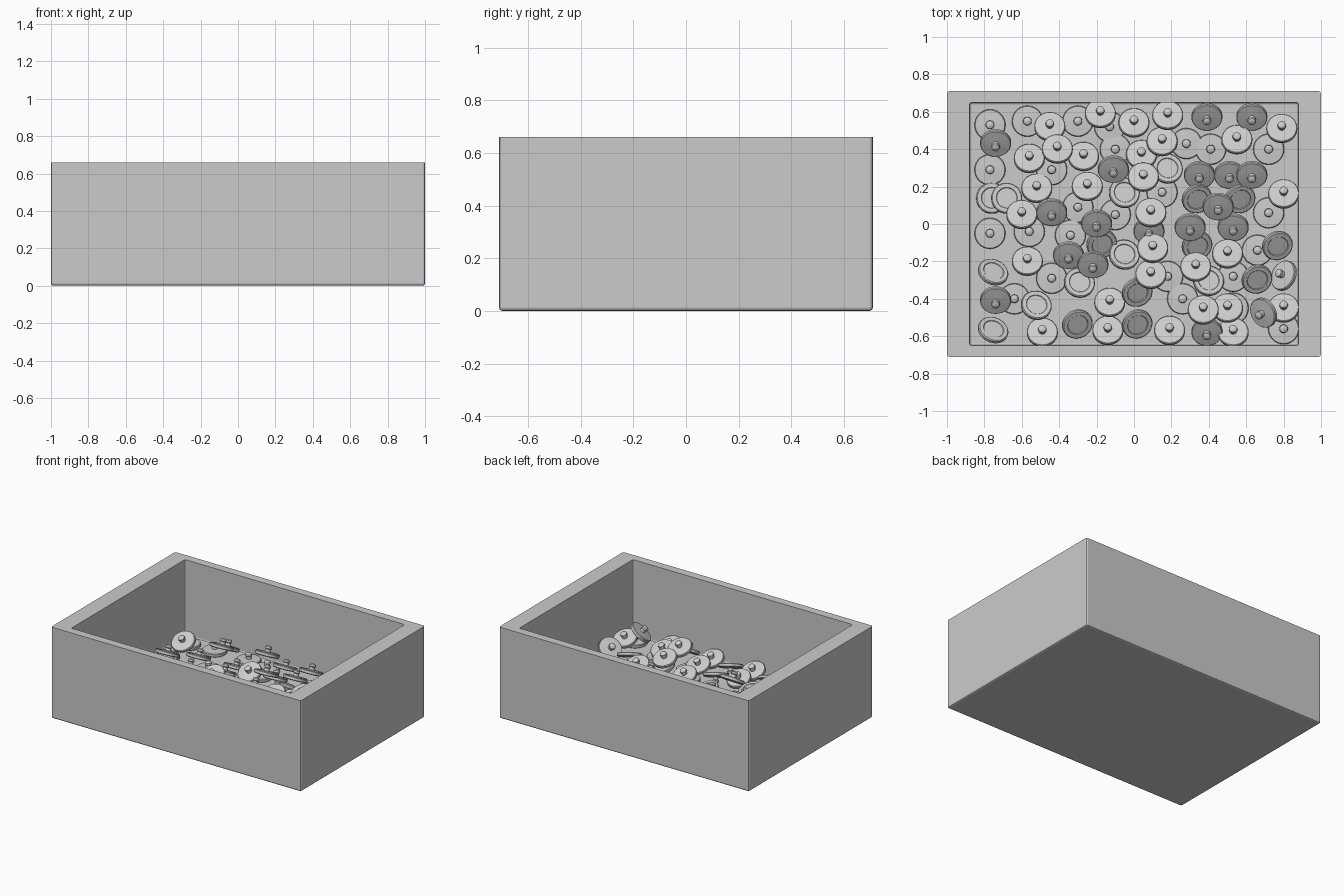
import bpy, bmesh, math
from mathutils import Vector

if "Cube" in bpy.data.objects:
    bpy.data.objects.remove(bpy.data.objects["Cube"])

H, FLOOR, R = 0.66, 0.11, 0.083


def finish(bm, name):
    bmesh.ops.recalc_face_normals(bm, faces=bm.faces)
    me = bpy.data.meshes.new(name)
    bm.to_mesh(me)
    bm.free()
    return me


def add(name, me):
    ob = bpy.data.objects.new(name, me)
    bpy.context.collection.objects.link(ob)
    return ob


# Open box: cube, inset top pushed down to the floor, softened edges below the rim
bm = bmesh.new()
bmesh.ops.create_cube(bm, size=1)
for v in bm.verts:
    v.co = ((v.co.x * 2), v.co.y * 1.42, (v.co.z + 0.5) * H)
top = max(bm.faces, key=lambda f: f.calc_center_median().z)
bmesh.ops.inset_region(bm, faces=[top], thickness=0.05)
for v in top.verts:
    v.co = (math.copysign(0.88, v.co.x), math.copysign(0.65, v.co.y), H)
res = bmesh.ops.extrude_discrete_faces(bm, faces=[top])
for v in res["faces"][0].verts:
    v.co.z = FLOOR
soft = [e for e in bm.edges if min(v.co.z for v in e.verts) < H - 0.01]
bmesh.ops.bevel(bm, geom=soft, offset=0.012, segments=2, profile=0.5, affect='EDGES')
add("box", finish(bm, "box"))

# Tack shape: turned profile of a dished disc with a knob-ended peg
profile = [(0, 0.004), (0.054, 0.004), (0.057, 0), (0.078, 0), (R, 0.005), (R, 0.02),
           (0.079, 0.025), (0.019, 0.029), (0.017, 0.045), (0.023, 0.051),
           (0.021, 0.062), (0.012, 0.068), (0, 0.07)]
bm = bmesh.new()
pts = [bm.verts.new((r, 0, z)) for r, z in profile]
edges = [bm.edges.new(p) for p in zip(pts, pts[1:])]
bmesh.ops.spin(bm, geom=pts + edges, axis=(0, 0, 1), cent=(0, 0, 0),
               angle=math.tau, steps=28, use_duplicate=False)
bmesh.ops.remove_doubles(bm, verts=bm.verts, dist=0.0005)
tack = finish(bm, "tack")

# Placements seen from above, grouped by how each tack lies
flat = [(-.77, .53), (-.57, .55), (-.3, .55), (-.77, .29), (-.44, .29), (-.3, .09),
        (-.77, -.05), (-.56, -.04), (-.34, -.06), (-.64, -.4), (-.44, -.29), (.26, -.4),
        (.72, .06), (.66, -.14), (.72, .4), (.41, .4), (.28, .43), (.53, -.28),
        (.53, -.45), (.8, -.56), (.15, .17), (-.1, .4), (-.1, .05), (.18, -.28), (-.13, .52)]
flipped_back = [(-.76, .14, 8), (-.68, .14, 12), (-.75, -.25, 42), (-.75, -.56, 42),
                (-.52, -.43, 28), (-.29, -.31, 22), (-.05, -.16, 22), (-.05, .17, 20),
                (.18, .3, 22), (.4, -.3, 20)]
flipped_front = [(-.17, -.11), (-.3, -.54), (.02, -.37), (.02, -.54), (.34, .13), (.57, .13),
                 (.34, -.12), (.77, -.12), (.66, -.3)]
lean_front = [(-.74, .44), (-.44, .07), (-.11, .3), (-.2, .01), (-.35, -.16), (-.22, -.21),
              (-.74, -.4), (.39, .58), (.63, .58), (.35, .27), (.51, .27), (.63, .27),
              (.45, .1), (.3, -.01), (.53, -.01), (.08, -.03), (.39, -.57)]
lean_back = [(-.45, .53), (-.18, .6), (0, .55), (.18, .59), (.79, .52), (.55, .46),
             (.15, .45), (.04, .38), (-.41, .41), (-.56, .36), (-.27, .37), (-.25, .21),
             (-.52, .2), (-.6, .06), (.05, .26), (.8, .17), (.09, .07), (.1, -.12),
             (.09, -.26), (.33, -.22), (.5, -.15), (-.57, -.19), (-.13, -.41), (-.49, -.57),
             (-.14, -.56), (.19, -.56), (.53, -.57), (.37, -.45), (.5, -.44), (.8, -.44)]

placed = []


def drop(x, y, tilt, heading, flip=False):
    """Lay one tack on whatever is already beneath it."""
    t, h = math.radians(tilt), math.radians(heading)
    n = Vector((math.sin(t) * math.cos(h), math.sin(t) * math.sin(h), math.cos(t)))
    below = [z for px, py, z in placed if math.hypot(px - x, py - y) < 0.13]
    z = FLOOR + R * math.sin(t) + (0.025 if flip else 0)
    if below:
        z = max(z, min(max(below) + 0.065, FLOOR + 0.34))
    placed.append((x, y, z))
    ob = add("tack", tack)
    ob.rotation_mode = 'QUATERNION'
    ob.rotation_quaternion = (-n if flip else n).to_track_quat('Z', 'Y')
    ob.location = (x, y, z)


for x, y in flat:
    placed.append((x, y, FLOOR))
    add("tack", tack).location = (x, y, FLOOR)
for x, y, t in flipped_back:
    drop(x, y, t, 65, True)
for x, y in flipped_front:
    drop(x, y, 30, -60, True)
for x, y in lean_front:
    drop(x, y, 33, -90)
for x, y in lean_back:
    drop(x, y - 0.015, 25, 90)
# Two steep tacks leaning sideways
drop(.7, -.47, 42, -150)
drop(.81, -.28, 45, 155)

# Smooth turned surfaces, crisp rims
for f in tack.polygons:
    f.use_smooth = True
tack.set_sharp_from_angle(angle=math.radians(35))
